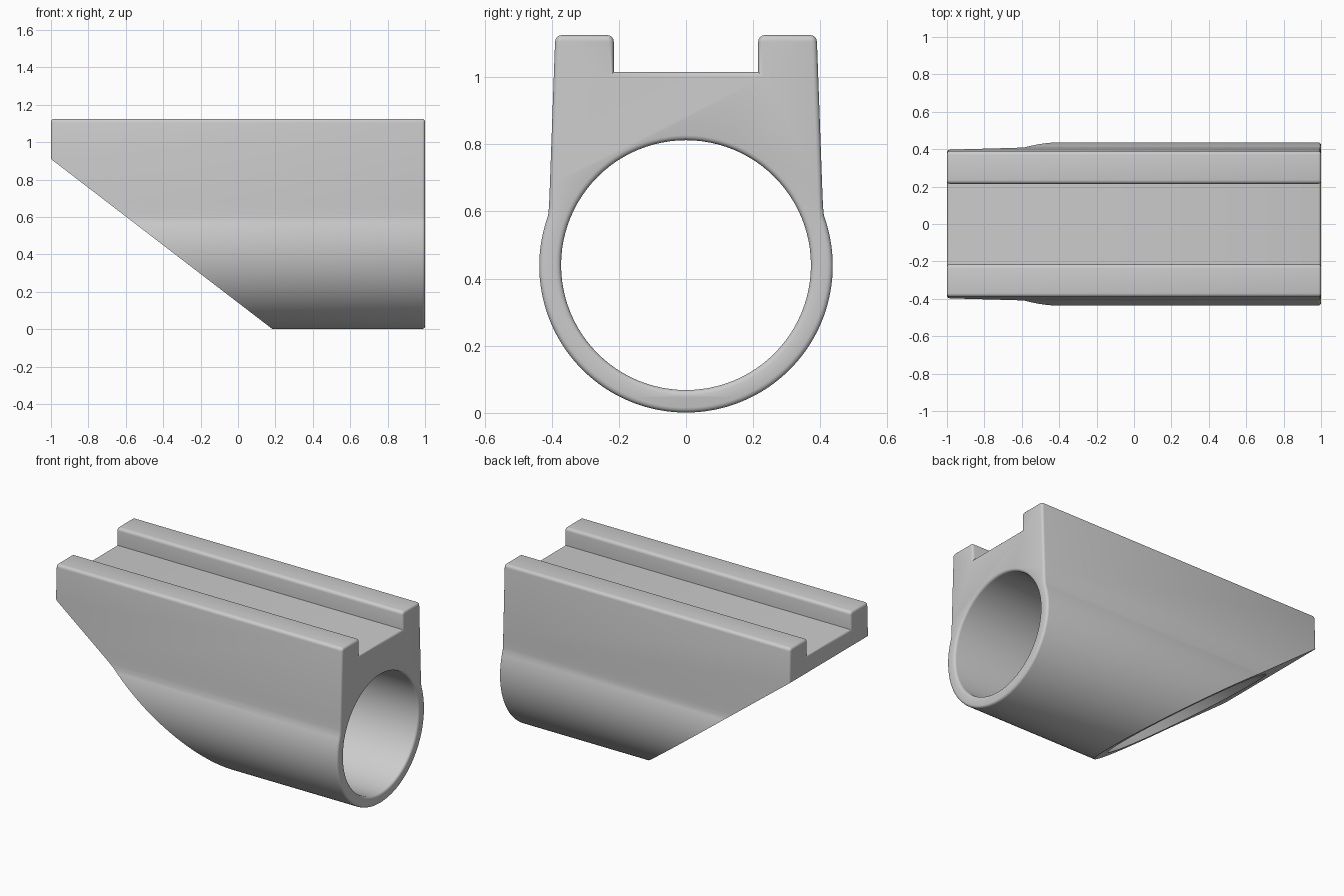
import bpy
import bmesh
from math import cos, sin, pi, radians
from mathutils import Matrix, Vector

cube = bpy.data.objects.get("Cube")
if cube:
    bpy.data.objects.remove(cube, do_unlink=True)

ROUND = 0.015
CENTRE = 0.438


def arc(cx, cz, r, start, end, steps):
    """Points on an arc, angles in degrees."""
    angles = [radians(start + (end - start) * i / steps) for i in range(steps + 1)]
    return [(cx + r * cos(a), cz + r * sin(a)) for a in angles]


def add_loop(curve, points):
    spline = curve.splines.new("POLY")
    spline.points.add(len(points) - 1)
    for p, (u, v) in zip(spline.points, points):
        p.co = (u, v, 0, 1)
    spline.use_cyclic_u = True


# Half outline: tube wall, blended flank, rounded rail, channel floor
half = arc(0, CENTRE, 0.437, -90, 20, 40)
half += [(0.408, 0.615), (0.4065, 0.65), (0.405, 0.69)]
half += arc(0.37, 1.105, 0.02, 0, 90, 4)
half += arc(0.235, 1.105, 0.02, 90, 180, 4)
half += [(0.215, 1.015)]
outline = half + [(-y, z) for y, z in reversed(half[1:])]

# Filled profile with a bore, extruded with rounded ends
curve = bpy.data.curves.new("body_profile", "CURVE")
curve.dimensions = "2D"
curve.fill_mode = "BOTH"
curve.extrude = 1 - ROUND
curve.bevel_depth = ROUND
curve.bevel_resolution = 2
curve.offset = -ROUND
add_loop(curve, outline)
add_loop(curve, arc(0, CENTRE + 0.002, 0.372, 0, 360, 96)[:-1])
profile = bpy.data.objects.new("body_profile", curve)
bpy.context.collection.objects.link(profile)
graph = bpy.context.evaluated_depsgraph_get()
mesh = bpy.data.meshes.new_from_object(profile.evaluated_get(graph))
bpy.data.objects.remove(profile, do_unlink=True)

bm = bmesh.new()
bm.from_mesh(mesh)
# Profile plane becomes y-z, extrusion runs along x
bm.transform(Matrix(((0, 0, 1, 0), (1, 0, 0, 0), (0, 1, 0, 0), (0, 0, 0, 1))))
bmesh.ops.remove_doubles(bm, verts=bm.verts, dist=0.0005)

# Sloping cut under the rear end, closed around the bore
low, high = Vector((0.185, 0, 0)), Vector((-1, 0, 0.91))
normal = (high - low).cross(Vector((0, 1, 0))).normalized()
if normal.z > 0:
    normal = -normal
cut = bmesh.ops.bisect_plane(bm, geom=bm.verts[:] + bm.edges[:] + bm.faces[:],
                             plane_co=low, plane_no=normal, clear_outer=True)
rim = [e for e in cut["geom_cut"] if isinstance(e, bmesh.types.BMEdge)]
bmesh.ops.triangle_fill(bm, edges=rim, use_beauty=True, normal=normal)
bmesh.ops.recalc_face_normals(bm, faces=bm.faces)
bm.to_mesh(mesh)
bm.free()

grey = bpy.data.materials.new("plain_grey")
grey.use_nodes = True
colour = (0.6, 0.6, 0.6, 1)
grey.diffuse_color = colour
grey.node_tree.nodes["Principled BSDF"].inputs["Base Color"].default_value = colour
mesh.materials.clear()
mesh.materials.append(grey)

body = bpy.data.objects.new("railed_tube_body", mesh)
mesh.name = "railed_tube_body"
bpy.context.collection.objects.link(body)
bpy.context.view_layer.objects.active = body
body.select_set(True)
bpy.ops.object.shade_smooth_by_angle(angle=radians(35))
